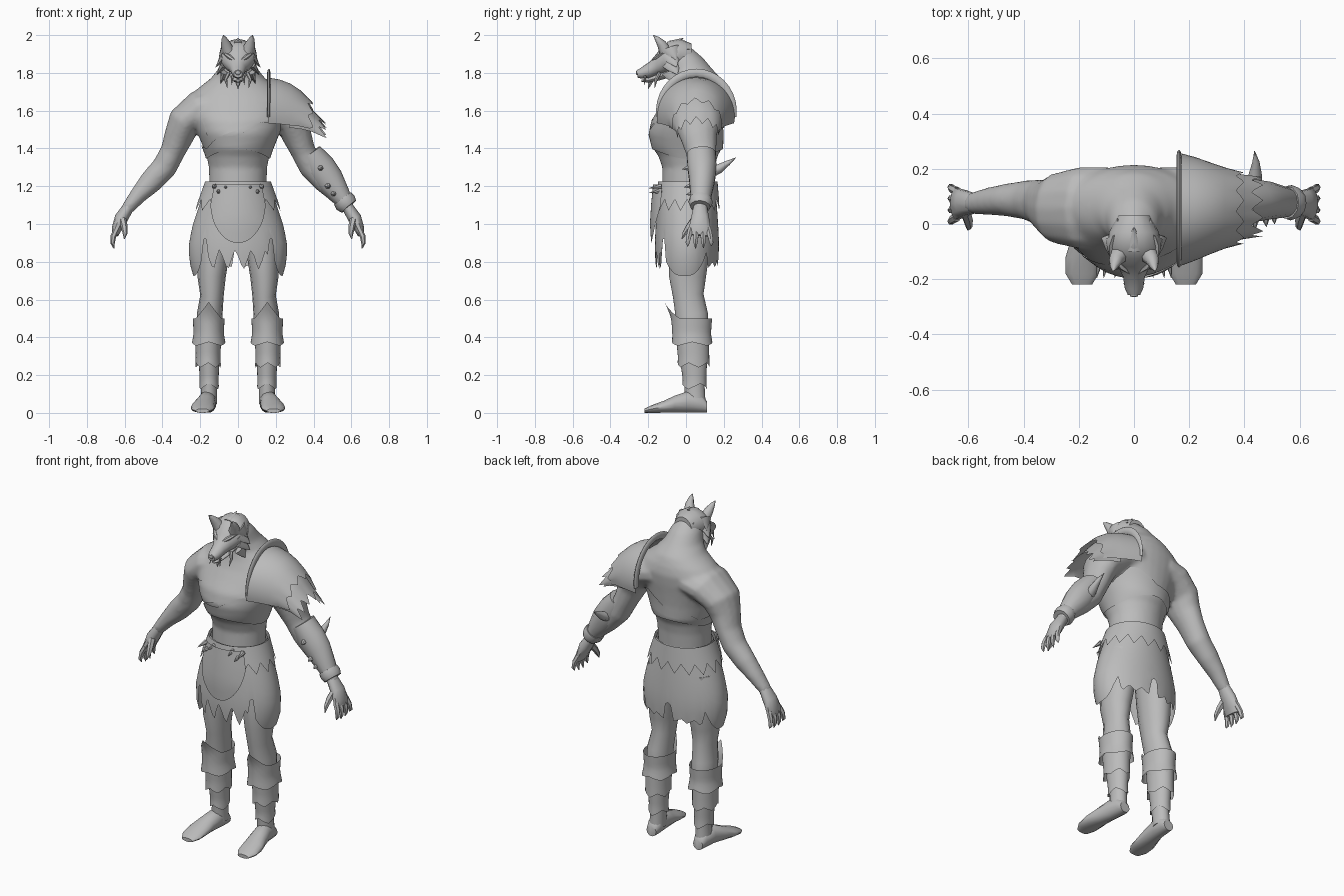
import bpy, bmesh, math
from mathutils import Vector

grey = bpy.data.materials.new("grey")
grey.diffuse_color = (0.5, 0.5, 0.5, 1)
X, Y, Z = Vector((1, 0, 0)), Vector((0, 1, 0)), Vector((0, 0, 1))


def grid(name, rows, closed=True, caps=False):
    """Skin a list of equal-length point rows."""
    bm = bmesh.new()
    vs = [[bm.verts.new(p) for p in r] for r in rows]
    n = len(rows[0])
    for a, b in zip(vs, vs[1:]):
        for i in range(n if closed else n - 1):
            j = (i + 1) % n
            bm.faces.new((a[i], a[j], b[j], b[i]))
    if caps:
        bm.faces.new(vs[0])
        bm.faces.new(vs[-1])
    bmesh.ops.recalc_face_normals(bm, faces=bm.faces)
    me = bpy.data.meshes.new(name)
    bm.to_mesh(me)
    bm.free()
    me.materials.append(grey)
    ob = bpy.data.objects.new(name, me)
    bpy.context.collection.objects.link(ob)
    return ob


def tube(name, secs, sx=1, ref=Y, axis=None, n=14):
    """Loft ellipses (x, y, z, across, along ref) down a path."""
    cs = [Vector((s[0] * sx, s[1], s[2])) for s in secs]
    rows = []
    for i, s in enumerate(secs):
        t = axis or (cs[min(i + 1, len(cs) - 1)] - cs[max(i - 1, 0)]).normalized()
        a = ref.cross(t).normalized()
        b = t.cross(a)
        rows.append([cs[i] + a * s[3] * math.cos(k * math.tau / n) + b * s[4] * math.sin(k * math.tau / n)
                     for k in range(n)])
    return grid(name, rows, caps=True)


def spike(name, base, tip, a, b=None, ref=Y, sx=1, n=6):
    b = b or a
    mid = [p * .55 + q * .45 for p, q in zip(base, tip)]
    return tube(name, [(*base, a, b), (*mid, a * .65, b * .65), (*tip, .001, .001)], sx, ref, n=n)


def lerp(rows, z):
    """Interpolate (z, cy, rx, ry) rows sorted from high to low."""
    if z >= rows[0][0]:
        return rows[0][1:]
    for p, q in zip(rows, rows[1:]):
        if z >= q[0]:
            f = (p[0] - z) / (p[0] - q[0])
            return [u + (v - u) * f for u, v in zip(p[1:], q[1:])]
    return rows[-1][1:]


def band(name, rows, top, hem, cx=0, off=0, n=48, span=360, steps=6):
    """Cloth or armour around z; top and hem are functions of degrees from the front."""
    full = span == 360
    out = []
    for k in range(steps + 1):
        r = []
        for i in range(n if full else n + 1):
            d = -span / 2 + span * i / n
            zt, zb = top(d), hem(d)
            z = zt + (zb - zt) * k / steps
            cy, rx, ry = lerp(rows, z)
            r.append((cx + (rx + off) * math.sin(math.radians(d)), cy - (ry + off) * math.cos(math.radians(d)), z))
        out.append(r)
    return grid(name, out, full)


def zig(d, period):
    return abs((d / period) % 1 - .5) * 2


# torso and neck
torso = [(1.94, -.05, .05, .07), (1.88, -.01, .085, .10), (1.82, .025, .105, .115), (1.77, .055, .145, .13),
         (1.72, .06, .21, .145), (1.67, .055, .26, .16), (1.61, .035, .265, .175), (1.55, .012, .245, .19),
         (1.48, .0, .214, .194), (1.40, .008, .182, .182), (1.36, .01, .167, .157), (1.3, .015, .154, .14),
         (1.18, .01, .152, .137)]
body = [tube("torso", [(0, cy, z, rx, ry) for z, cy, rx, ry in torso], axis=Z, n=32)]

# chest harness and waist wrap
band("chest_wrap", torso, lambda d: 1.50 + .08 * math.sin(math.radians(d)) - .03 * zig(d, 60),
     lambda d: 1.37 + .025 * math.cos(math.radians(2 * d)), off=.006)
band("shoulder_strap", torso, lambda d: 1.61 + .07 * math.sin(math.radians(d)),
     lambda d: 1.50 + .08 * math.sin(math.radians(d)), off=.004, n=24, span=100)

# skirt with side flaps and a torn centre
skirt = [(1.225, .01, .16, .143), (1.1, .005, .205, .158), (1.0, .005, .238, .165), (.9, .005, .26, .17),
         (.8, .005, .258, .168), (.72, .005, .235, .155)]
apron = [(1.22, .005, .18, .178), (1.1, .005, .215, .19), (1.0, .005, .24, .196), (.88, .005, .24, .188)]


def skirt_hem(d):
    a = abs(d)
    if a < 38:
        return .75 + .12 * zig(d + 3, 19)
    if a < 48:
        return .92
    if a < 130:
        return .725 + .12 * (abs(a - 85) / 42) ** 3
    return .77 + .03 * zig(d, 18) + (.08 if a > 174 else 0)


band("skirt", skirt, lambda d: 1.22, skirt_hem, n=96, steps=9)
band("skirt_fur_trim", skirt, lambda d: 1.225, lambda d: 1.07 + .06 * zig(d, 22.5), off=.014, n=96)
band("belly_apron", apron, lambda d: 1.21, lambda d: .90 + .22 * (abs(d) / 45) ** 2.2, n=20, span=86)
for sx in (-1, 1):
    for x, z in ((.06, 1.20), (.10, 1.175), (.125, 1.20)):
        spike("apron_toggle", (x, -.13, z), (x + .01, -.195, z - .01), .014, ref=Z, sx=sx)

# legs, boots and shin armour; the knee cuff rises to a forward point
cuff_u = [(.59, .02, .075, .137), (.54, .025, .08, .117), (.50, .03, .084, .108), (.42, .03, .08, .102),
          (.34, .035, .094, .11)]
cuff_m = [(.40, .035, .068, .088), (.30, .04, .066, .083), (.23, .04, .068, .085)]
cuff_l = [(.28, .04, .055, .072), (.18, .045, .05, .062), (.12, .045, .052, .066)]
for sx in (-1, 1):
    tube("leg", [(.115, .02, 1.05, .10, .11), (.13, .015, .85, .085, .112), (.14, .008, .72, .075, .10),
                 (.138, .012, .62, .062, .083), (.15, .03, .52, .068, .088), (.152, .04, .38, .064, .084),
                 (.152, .04, .24, .052, .064), (.152, .045, .14, .042, .055), (.155, .05, .05, .045, .055)], sx)
    tube("foot", [(.157, .11, .032, .032, .032), (.157, .08, .05, .043, .05), (.163, .01, .058, .047, .058),
                  (.175, -.06, .046, .055, .046), (.185, -.12, .032, .063, .032), (.188, -.18, .021, .06, .021),
                  (.188, -.22, .011, .036, .011)], sx, ref=Z, axis=-Y)
    band("knee_cuff", cuff_u, lambda d: .50 + .088 * max(0, 1 - abs(d) / 55) ** 1.2,
         lambda d: .355 + .02 * zig(d, 90), cx=.155 * sx, n=36)
    band("shin_cuff", cuff_m, lambda d: .39, lambda d: .24 + .025 * zig(d, 72), cx=.158 * sx, n=30)
    band("ankle_cuff", cuff_l, lambda d: .27, lambda d: .125 + .03 * zig(d, 120), cx=.153 * sx, n=24)

    # arms and hands
    body.append(tube("arm", [
        (.10, .058, 1.635, .09, .152), (.20, .058, 1.61, .10, .15), (.285, .058, 1.54, .09, .128),
        (.315, .067, 1.46, .078, .098), (.345, .08, 1.385, .066, .083), (.39, .087, 1.30, .067, .072),
        (.46, .087, 1.225, .063, .06), (.53, .082, 1.15, .046, .05), (.595, .074, 1.07, .032, .038)], sx))
    tube("palm", [(.58, .075, 1.09, .03, .037), (.618, .075, 1.03, .036, .05), (.642, .073, .975, .027, .06),
                  (.65, .07, .94, .016, .055)], sx, n=10)
    for i in range(4):
        y = .025 + .031 * i
        s = (i - 1.5) * .011
        tip = .865 + .012 * abs(i - 1.4)
        tube("finger", [(.642, y, .975, .016, .016), (.66, y + s * .6, .935, .015, .015),
                        (.664, y + s, .90, .012, .012), (.657, y + s, tip, .002, .002)], sx, n=6)
    tube("thumb", [(.612, .05, 1.03, .02, .022), (.602, .015, .985, .018, .018), (.598, -.008, .95, .013, .013),
                   (.602, -.022, .92, .002, .002)], sx, n=6)

# merge torso and arms into one smooth skin
bpy.ops.object.select_all(action='DESELECT')
for ob in body:
    ob.select_set(True)
bpy.context.view_layer.objects.active = body[0]
bpy.ops.object.join()
skin = body[0].modifiers.new("blend", 'REMESH')
skin.mode, skin.voxel_size, skin.use_smooth_shade = 'VOXEL', .012, True
soft = body[0].modifiers.new("soften", 'SMOOTH')
soft.factor, soft.iterations = .5, 6


def shell(name, secs, reach, period, n=36):
    """Half shell arched over the arm with a toothed outer edge."""
    rows = []
    for k, (x, cy, cz, ry, rz) in enumerate(secs):
        r = []
        for i in range(n + 1):
            d = -12 + 204 * i / n
            c, s = math.cos(math.radians(d)), math.sin(math.radians(d))
            e = reach * zig(d, period) if k == len(secs) - 1 else 0
            r.append((x + e, cy - ry * c, cz + rz * s - e * .9))
        rows.append(r)
    return grid(name, rows, False)


# shoulder guard: two overlapping shells and a raised rim
shell("shoulder_guard", [(.16, .052, 1.575, .207, .20), (.22, .055, 1.57, .188, .195), (.28, .057, 1.56, .165, .182),
                         (.33, .058, 1.55, .147, .158), (.37, .059, 1.54, .13, .128)], .03, 34)
shell("shoulder_fringe", [(.27, .057, 1.545, .15, .165), (.34, .06, 1.53, .13, .138), (.39, .062, 1.51, .118, .10),
                          (.425, .064, 1.495, .108, .075)], .045, 34)
rim = []
for i in range(19):
    t = math.radians(-8 + 196 * i / 18)
    rim.append((.163, .055 - .192 * math.cos(t), 1.595 + .205 * math.sin(t), .022, .009))
tube("shoulder_guard_rim", rim, ref=X, n=8)

# bracer with spikes on one forearm
tube("bracer", [(.38, .08, 1.375, .066, .078), (.43, .085, 1.30, .085, .078), (.48, .085, 1.235, .08, .07),
                (.535, .08, 1.16, .058, .058), (.56, .078, 1.125, .046, .052)], n=14)
tube("wrist_band", [(.553, .078, 1.135, .055, .06), (.57, .077, 1.112, .06, .064), (.587, .075, 1.092, .05, .054)], n=12)
tube("bracer_spike", [(.43, .12, 1.27, .032, .032), (.44, .18, 1.295, .024, .024), (.442, .225, 1.325, .013, .013),
                      (.437, .265, 1.352, .001, .001)], ref=Z, n=8)
for x, y, z in ((.435, .03, 1.30), (.475, .04, 1.205), (.505, .05, 1.165)):
    spike("bracer_stud", (x, y, z), (x + .005, y - .05, z - .01), .022, ref=Z)

# wolf head
tube("head", [(0, .03, 1.885, .06, .07), (0, -.03, 1.897, .09, .083), (0, -.085, 1.887, .097, .084),
              (0, -.125, 1.868, .083, .075), (0, -.155, 1.845, .057, .058), (0, -.19, 1.818, .04, .043),
              (0, -.235, 1.80, .033, .03), (0, -.258, 1.795, .022, .02)], ref=Z, axis=-Y, n=16)
tube("nose", [(0, -.245, 1.802, .02, .016), (0, -.262, 1.80, .014, .012), (0, -.265, 1.80, .006, .006)], ref=Z, n=8)
tube("lower_jaw", [(0, -.09, 1.80, .05, .025), (0, -.15, 1.775, .038, .018), (0, -.20, 1.76, .025, .012),
                   (0, -.235, 1.758, .012, .006)], ref=Z, n=10)
spike("chin_tuft", (0, -.185, 1.765), (0, -.20, 1.715), .018)
for sx in (-1, 1):
    tube("ear", [(.052, -.11, 1.915, .034, .034), (.066, -.13, 1.955, .026, .025), (.073, -.155, 1.983, .014, .013),
                 (.077, -.173, 2.0, .001, .001)], sx, n=8)
    tube("brow", [(.014, -.176, 1.862, .008, .008), (.045, -.155, 1.885, .012, .012), (.075, -.12, 1.905, .006, .006)],
         sx, n=6)
    spike("fang", (.03, -.215, 1.785), (.034, -.222, 1.735), .008, sx=sx)
    tube("tusk", [(.05, -.14, 1.80, .011, .011), (.066, -.158, 1.765, .009, .009), (.056, -.165, 1.72, .001, .001)],
         sx, n=6)
    # broad mane tufts down each cheek
    for z, w, y in ((1.925, .102, -.055), (1.885, .118, -.05), (1.845, .112, -.045), (1.80, .092, -.06)):
        spike("cheek_tuft", (.07, -.08, z + .005), (w, y, z - .055), .022, .05, sx=sx, n=8)
    spike("crown_tuft", (.04, -.06, 1.93), (.06, .02, 1.925), .03, .018, ref=Z, sx=sx)
spike("crown_crest", (0, -.09, 1.945), (0, -.012, 1.985), .035, .025, ref=Z)

# soft shading with crisp edges
bpy.ops.object.select_all(action='SELECT')
bpy.context.view_layer.objects.active = body[0]
bpy.ops.object.shade_smooth_by_angle(angle=math.radians(50))
